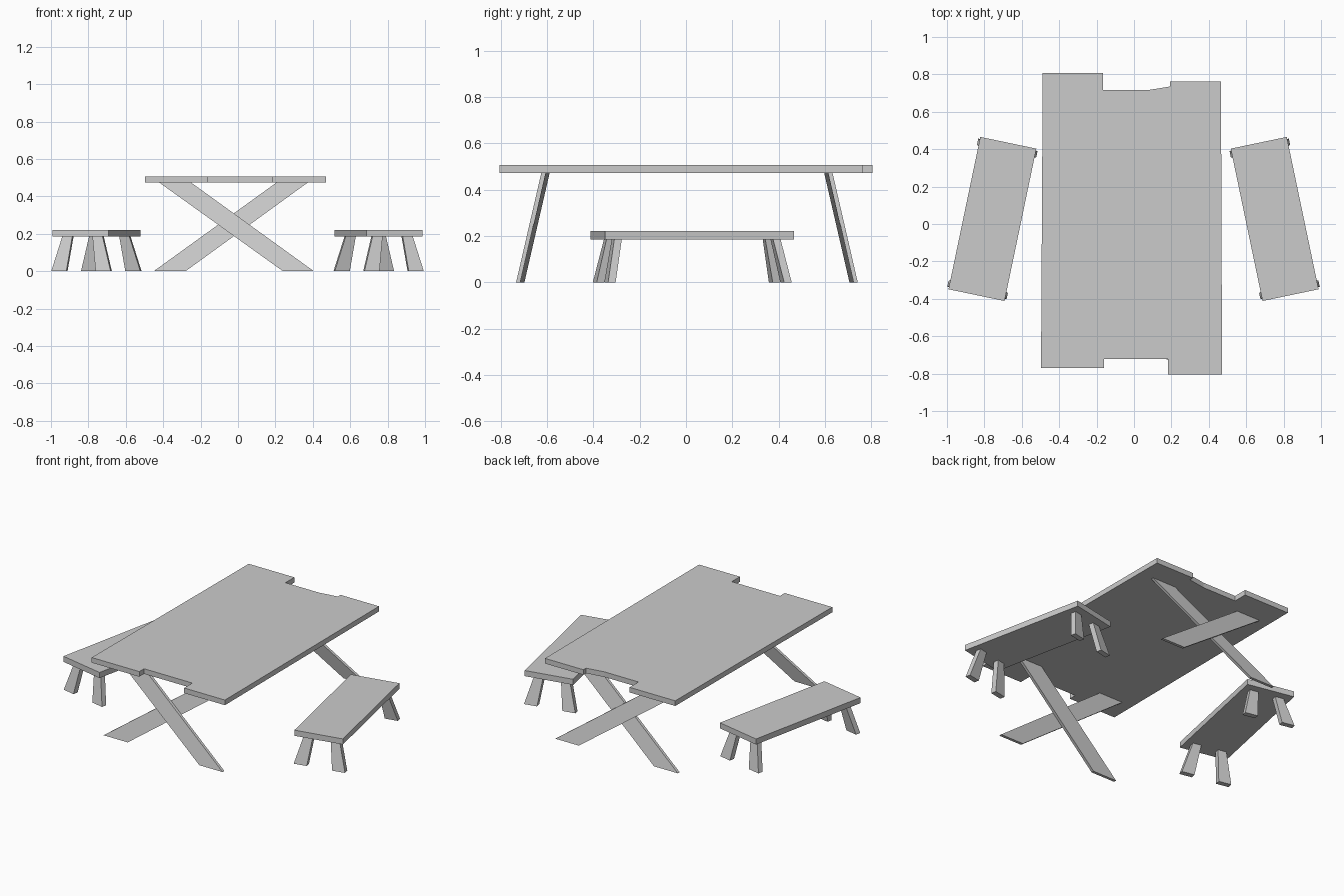
import bpy, bmesh
from math import radians
from mathutils import Matrix

if "Cube" in bpy.data.objects:
    bpy.data.objects.remove(bpy.data.objects["Cube"])


def loft(name, bottom, top, z0, z1, mat=Matrix()):
    """Closed solid between two outlines with equal point counts."""
    bm = bmesh.new()
    lo = [bm.verts.new((x, y, z0)) for x, y in bottom]
    hi = [bm.verts.new((x, y, z1)) for x, y in top]
    n = len(lo)
    bm.faces.new(lo[::-1])
    bm.faces.new(hi)
    for i in range(n):
        j = (i + 1) % n
        bm.faces.new((lo[i], lo[j], hi[j], hi[i]))
    bm.transform(mat)
    bmesh.ops.recalc_face_normals(bm, faces=bm.faces)
    me = bpy.data.meshes.new(name)
    bm.to_mesh(me)
    bm.free()
    ob = bpy.data.objects.new(name, me)
    bpy.context.collection.objects.link(ob)
    return ob


def rect(x0, x1, y0, y1):
    return [(x0, y0), (x1, y0), (x1, y1), (x0, y1)]


# Table top with uneven plank ends
outline = [(-0.497, -0.77), (-0.16, -0.77), (-0.16, -0.722), (0.182, -0.722),
           (0.182, -0.805), (0.471, -0.805), (0.465, 0.762), (0.193, 0.762),
           (0.193, 0.735), (0.075, 0.716), (-0.165, 0.716), (-0.165, 0.806),
           (-0.488, 0.806)]
loft("table_top", outline, outline, 0.473, 0.506)

# Crossed trestle boards, splayed outwards at both ends
for end, s in (("front", -1), ("back", 1)):
    def board(name, foot, head, inner):
        y0, y1, c = inner, inner + 0.018, 0.004
        loft(f"{end}_{name}_board",
             rect(*foot, c + s * (y0 + 0.109), c + s * (y1 + 0.109)),
             rect(*head, c + s * y0, c + s * y1), 0, 0.473)

    board("outer", (0.24, 0.405), (-0.42, -0.25), 0.611)
    board("inner", (-0.45, -0.28), (0.205, 0.372), 0.593)

# Benches, angled in plan, each with four splayed tapering legs
for side, cx, angle in (("left", -0.757, -11.8), ("right", 0.752, 11.8)):
    mat = Matrix.Translation((cx, 0.027, 0)) @ Matrix.Rotation(radians(angle), 4, 'Z')
    seat = rect(-0.153, 0.153, -0.416, 0.416)
    loft(f"{side}_bench_seat", seat, seat, 0.185, 0.221, mat)
    for xn, sx in (("left", -1), ("right", 1)):
        for yn, sy in (("front", -1), ("back", 1)):
            loft(f"{side}_bench_{yn}_{xn}_leg",
                 rect(sx * 0.08, sx * 0.162, sy * 0.372, sy * 0.405),
                 rect(sx * 0.055, sx * 0.11, sy * 0.334, sy * 0.367),
                 0, 0.185, mat)
